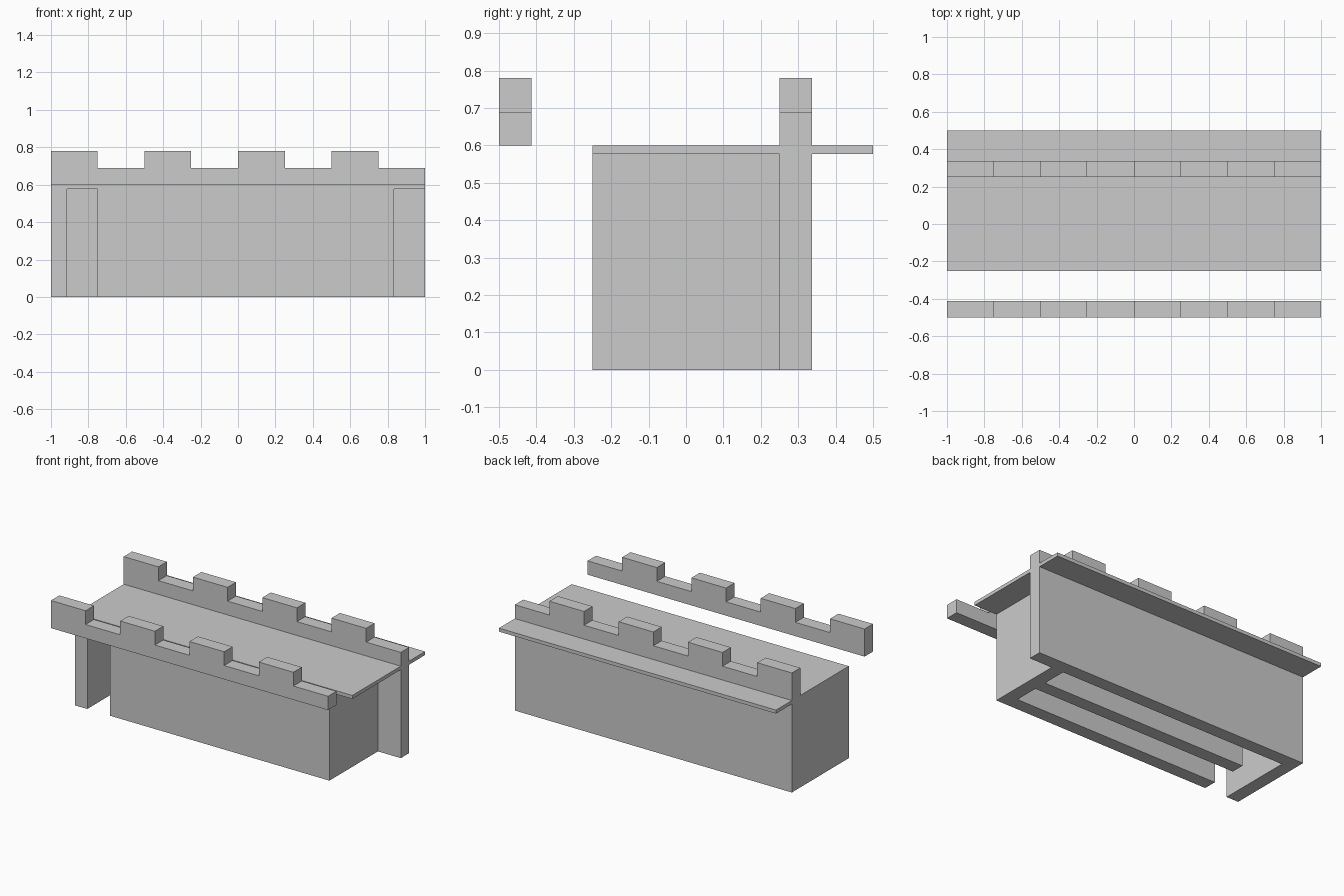
import bpy
import bmesh

cube = bpy.data.objects.get("Cube")
if cube:
    bpy.data.objects.remove(cube, do_unlink=True)

stone = bpy.data.materials.new("grey_stone")
stone.use_nodes = True
GREY = (0.6, 0.6, 0.6, 1)
stone.diffuse_color = GREY
stone.node_tree.nodes["Principled BSDF"].inputs["Base Color"].default_value = GREY

T = 0.087        # wall thickness
FLOOR = 0.577    # underside of the floor slab
DECK = 0.6       # top of the floor slab
CRENEL, MERLON = 0.69, 0.78


def extrude_profile(name, points, y0, y1):
    """Extrude an x-z outline from y0 to y1."""
    bm = bmesh.new()
    face = bm.faces.new([bm.verts.new((x, y0, z)) for x, z in points])
    result = bmesh.ops.extrude_face_region(bm, geom=[face])
    moved = [v for v in result["geom"] if isinstance(v, bmesh.types.BMVert)]
    bmesh.ops.translate(bm, vec=(0, y1 - y0, 0), verts=moved)
    bmesh.ops.recalc_face_normals(bm, faces=bm.faces)
    mesh = bpy.data.meshes.new(name)
    bm.to_mesh(mesh)
    bm.free()
    mesh.materials.append(stone)
    obj = bpy.data.objects.new(name, mesh)
    bpy.context.collection.objects.link(obj)
    return obj


def box(name, x0, x1, y0, y1, z0, z1):
    return extrude_profile(name, [(x0, z0), (x1, z0), (x1, z1), (x0, z1)], y0, y1)


def battlement(name, y0, base):
    """Wall whose top edge steps up into four evenly spaced merlons."""
    points = [(1, base), (-1, base)]
    for i in range(4):
        x = -1 + i * 0.5
        points += [(x, MERLON), (x + 0.25, MERLON), (x + 0.25, CRENEL)]
        points.append((x + 0.5, CRENEL))
    extrude_profile(name, points, y0, y0 + T)


# Crenellated walls
battlement("front_parapet", -0.5, DECK)
battlement("back_wall", 0.25, 0)

# Floor slab on both sides of the back wall
box("floor", -1, 1, -0.25, 0.25, FLOOR, DECK)
box("rear_ledge", -1, 1, 0.25 + T, 0.5, FLOOR, DECK)

# Lower rooms, with a doorway beside the end wall
box("front_wall", -0.75, 0.835 - T, -0.25, -0.25 + T, 0, FLOOR)
box("inner_wall", -0.75, 0.835 - T, 0, T, 0, FLOOR)
box("left_wall", 0.835 - T, 0.835, -0.25, 0.25, 0, FLOOR)
box("right_wall", -1, -1 + T, -0.25, 0.25, 0, FLOOR)
